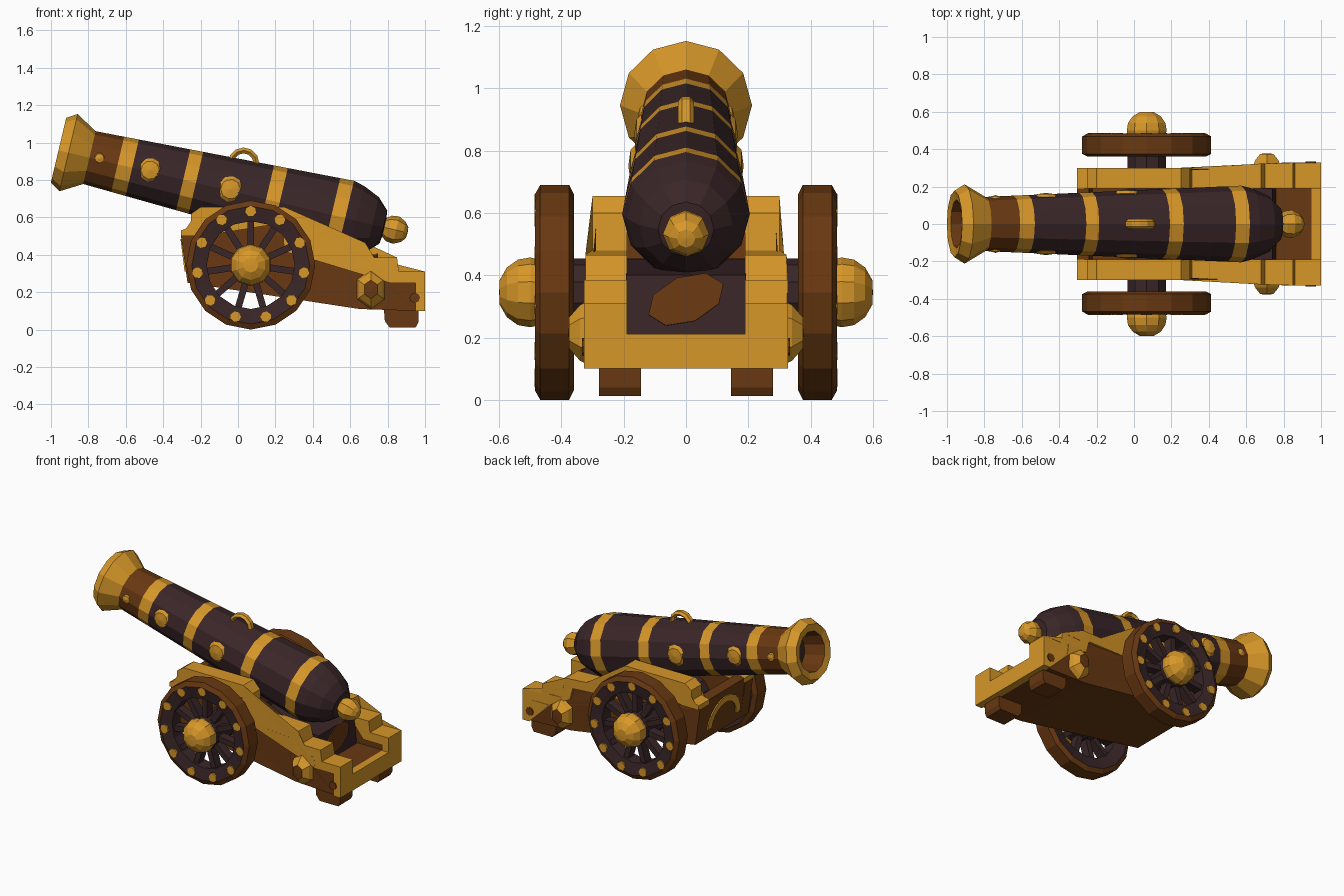
import bpy, bmesh, math
from mathutils import Matrix, Vector

if "Cube" in bpy.data.objects:
    bpy.data.objects.remove(bpy.data.objects["Cube"])

# Colours
def material(name, rgb):
    m = bpy.data.materials.new(name)
    m.diffuse_color = (*rgb, 1)
    m.use_nodes = True
    m.node_tree.nodes["Principled BSDF"].inputs["Base Color"].default_value = m.diffuse_color
    return m

MATS = [material("gold", (0.68, 0.31, 0.022)),
        material("brown_wood", (0.14, 0.04, 0.006)),
        material("dark_iron", (0.042, 0.019, 0.021))]
GOLD, BROWN, DARK = 0, 1, 2

def finish(name, bm):
    bmesh.ops.remove_doubles(bm, verts=bm.verts, dist=0.0003)
    bmesh.ops.recalc_face_normals(bm, faces=bm.faces)
    me = bpy.data.meshes.new(name)
    bm.to_mesh(me)
    bm.free()
    for m in MATS:
        me.materials.append(m)
    ob = bpy.data.objects.new(name, me)
    bpy.context.collection.objects.link(ob)
    return ob

def frame(origin, up, axis):
    """Local x -> up, local z -> axis."""
    z, x = Vector(axis).normalized(), Vector(up).normalized()
    y = z.cross(x)
    return Matrix.Translation(origin) @ Matrix((x, y, z)).transposed().to_4x4()

def lathe(name, prof, mats, n, mat, closed=False, sx=1, sy=1):
    """Revolve (radius, height) points; one material per profile segment."""
    bm = bmesh.new()
    rings = [[bm.verts.new(mat @ Vector((r * sx * math.cos(2 * math.pi * i / n),
                                         r * sy * math.sin(2 * math.pi * i / n), h)))
              for i in range(n)] for r, h in prof]
    k = len(prof)
    for j in range(k if closed else k - 1):
        a, b = rings[j], rings[(j + 1) % k]
        for i in range(n):
            f = bm.faces.new((a[i], a[(i + 1) % n], b[(i + 1) % n], b[i]))
            f.material_index = mats if isinstance(mats, int) else mats[j]
    return finish(name, bm)

def prism(name, prof, y0, y1, m):
    """Extrude an xz outline between y0 and y1 (numbers or functions of x)."""
    bm = bmesh.new()
    g = lambda y, x: y(x) if callable(y) else y
    a = [bm.verts.new((x, g(y0, x), z)) for x, z in prof]
    b = [bm.verts.new((x, g(y1, x), z)) for x, z in prof]
    n = len(prof)
    for i in range(n):
        bm.faces.new((a[i], a[(i + 1) % n], b[(i + 1) % n], b[i]))
    caps = [bm.faces.new(a), bm.faces.new(b)]
    bmesh.ops.triangulate(bm, faces=caps)
    for f in bm.faces:
        f.material_index = m
    return finish(name, bm)

# Barrel with flared muzzle, shallow bore, bands and rear knob
D, U, O = Vector((0.973, 0, -0.23)), Vector((0.23, 0, 0.973)), Vector((-0.945, 0, 0.955))
rad = lambda t: 0.145 + (t - 0.155) * 0.0427
prof = [(0, 0.14), (0.115, 0.14), (0.13, -0.005), (0.178, -0.015), (0.212, 0.04), (0.145, 0.155)]
cols = [DARK, BROWN, GOLD, GOLD, GOLD]
for t, c in [(0.31, BROWN), (0.39, GOLD), (0.67, DARK), (0.74, GOLD), (1.125, DARK),
             (1.2, GOLD), (1.485, DARK), (1.56, GOLD)]:
    prof.append((rad(t), t))
    cols.append(c)
prof += [(0.19, 1.62), (0.15, 1.71), (0.09, 1.77), (0.045, 1.775)]
cols += [DARK] * 4
lathe("barrel", prof + [(0, 1.775)], cols + [DARK], 12, frame(O, U, D))
lathe("rear_knob", [(0, 1.76), (0.045, 1.765), (0.07, 1.8), (0.075, 1.84), (0.055, 1.88),
                    (0.03, 1.9), (0, 1.903)], GOLD, 8, frame(O, U, D))

# Round studs on the barrel flanks
for s in (-1, 1):
    for i, (t, r) in enumerate([(0.21, 0.032), (0.488, 0.065), (0.93, 0.07)]):
        c = O + D * t + Vector((0, s * (rad(t) - 0.016), 0.01))
        lathe(f"barrel_stud_{i}", [(0, -0.01), (r, 0), (r * 0.75, 0.016), (0, 0.023)],
              GOLD, 10, frame(c, U, (0, s, 0)))

# Lifting ring
c = Vector((0.03, 0, 0.89))
tube = [(0.068 + 0.018 * math.cos(a), 0.026 * math.sin(a))
        for a in [math.pi * (i + 0.5) / 3 for i in range(6)]]
lathe("lifting_ring", tube, GOLD, 12, frame(c, (0, 0, 1), (0, 1, 0)), closed=True)

# Carriage cheeks: stepped body and gold trim
top = [(-.305, .53), (-.25, .55), (-.25, .62), (-.2, .655), (.25, .655), (.30, .6), (.31, .48),
       (.68, .465), (.70, .385), (.85, .385), (.86, .31), (1, .31), (1, .1)]
inner = [(-.305, .5), (-.19, .5), (-.19, .58), (-.18, .595), (.22, .595), (.24, .57), (.25, .42),
         (.63, .405), (.65, .325), (.80, .325), (.81, .25), (.95, .25), (.95, .1)]
outer_y = lambda x: 0.30 + 0.028 * min(1, max(0, (x - 0.35) / 0.4))
for s in (-1, 1):
    prism("cheek_trim", top + inner[::-1], s * 0.19, lambda x: s * outer_y(x), GOLD)
    prism("cheek_body", inner + [(.65, .11), (-.27, .25)], s * 0.2,
          lambda x: s * (outer_y(x) - 0.015), BROWN)
    # Faceted boss and small peg on each side
    lathe("cheek_boss", [(0, 0), (0.105, 0), (0.09, 0.03), (0.05, 0.065), (0, 0.067)],
          [GOLD, GOLD, GOLD, BROWN], 6,
          frame((0.71, s * 0.31, 0.215), (0, 0, 1), (0, s, 0)), sy=0.8)
    lathe("trim_peg", [(0, 0), (0.028, 0), (0.028, 0.02), (0, 0.02)], BROWN, 8,
          frame((0.945, s * 0.314, 0.17), (0, 0, 1), (0, s, 0)))
    # Rear feet
    prism("rear_foot", [(.78, .11), (.785, .045), (.81, .012), (.95, .012), (.965, .04), (.965, .11)],
          s * 0.145, s * 0.28, BROWN)

# Carriage bed, front board, tail board and breech wedge
prism("carriage_bed", [(-.27, .25), (-.25, .3), (.6, .21), (.97, .21), (.97, .1), (.65, .11)],
      -0.205, 0.205, BROWN)
prism("front_board", [(-.305, .53), (-.24, .54), (-.22, .26), (-.27, .25)], -0.28, 0.28, BROWN)
prism("tail_board", [(.95, .1), (.95, .212), (1, .212), (1, .1)], -0.2, 0.2, GOLD)
prism("breech_wedge", [(.3, .2), (.3, .45), (.74, .4), (.76, .2)], -0.192, 0.192, DARK)
lathe("wedge_plate", [(0, 0), (0.13, 0), (0.13, 0.008), (0, 0.008)], BROWN, 8,
      frame((0.748, 0, 0.322), (-0.1, 0, 1), (1, 0, 0.1)) @ Matrix.Rotation(math.pi / 8, 4, 'Z'),
      sx=0.58)

# Gold arch on the front board
bm = bmesh.new()
board_x = lambda z: -0.27 - (z - 0.25) * 0.125
rows = []
for i in range(11):
    a = math.pi * i / 10
    row = []
    for r, d in [(0.13, 0), (0.13, 0.008), (0.175, 0.008), (0.175, 0)]:
        y, z = r * math.cos(a), 0.31 + r * math.sin(a)
        row.append(bm.verts.new((board_x(z) - d, y, z)))
    rows.append(row)
for a, b in zip(rows, rows[1:]):
    for j in range(4):
        bm.faces.new((a[j], a[(j + 1) % 4], b[(j + 1) % 4], b[j]))
bm.faces.new(rows[0])
bm.faces.new(rows[-1])
finish("front_arch", bm)

# Axle
HX, HZ, SPOKES = 0.068, 0.345, 11
lathe("axle", [(0, -0.48), (0.108, -0.48), (0.108, 0.48), (0, 0.48)], DARK, 10,
      frame((HX, 0, HZ), (0, 0, 1), (0, 1, 0)))

# Wheels: rim, spokes, studs and domed hub caps
for s in (-1, 1):
    f = frame((HX, 0, HZ), (0, 0, 1), (0, s, 0))
    lathe("wheel_rim", [(.235, .38), (.315, .36), (.345, .375), (.345, .468), (.315, .485), (.235, .47)],
          [DARK, BROWN, BROWN, BROWN, DARK, DARK], 16, f, closed=True)
    lathe("hub_cap", [(0, .47), (.105, .47), (.112, .5), (.105, .54), (.08, .575), (.04, .598), (0, .6)],
          GOLD, 10, f)
    spokes = bmesh.new()
    for i in range(SPOKES):
        rot = Matrix.Rotation(2 * math.pi * i / SPOKES, 4, 'Z')
        m = f @ rot @ Matrix.Translation((0.165, 0, 0.425)) @ Matrix.Diagonal((0.17, 0.036, 0.06, 1))
        bmesh.ops.create_cube(spokes, size=1, matrix=m)
        lathe("rim_stud", [(0, 0), (0.03, 0), (0.03, 0.027), (0, 0.027)], GOLD, 7,
              f @ rot @ Matrix.Translation((0.286, 0, 0.46)))
    for face in spokes.faces:
        face.material_index = DARK
    finish("wheel_spokes", spokes)
